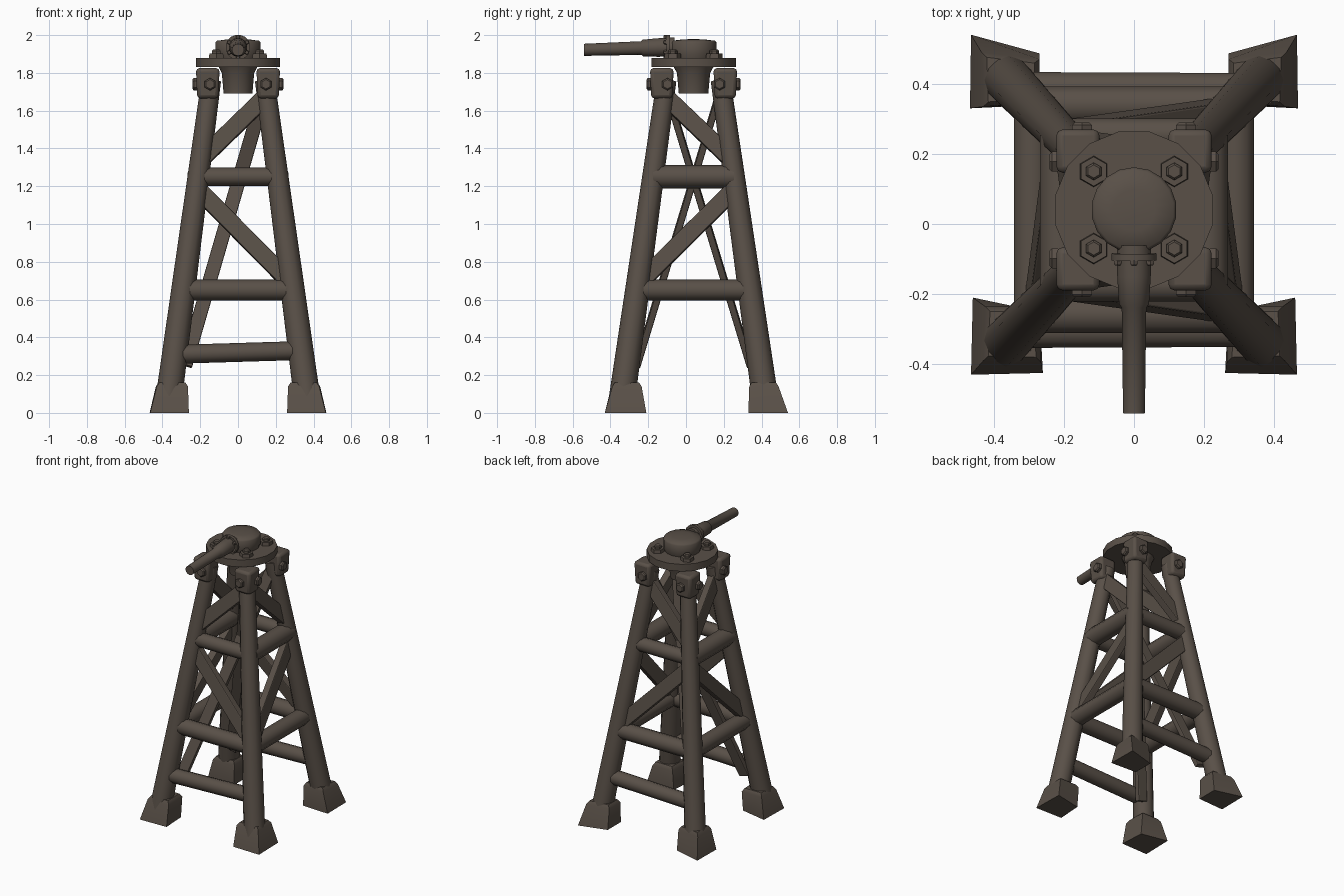
import bpy, bmesh, math
from mathutils import Vector, Matrix

if "Cube" in bpy.data.objects:
    bpy.data.objects.remove(bpy.data.objects["Cube"])

metal = bpy.data.materials.new("dark brown metal")
metal.diffuse_color = (0.10, 0.08, 0.064, 1)
metal.use_nodes = True
metal.node_tree.nodes["Principled BSDF"].inputs["Base Color"].default_value = metal.diffuse_color
CY = 0.04  # centre of the tower in y


def finish(name, bm, smooth=True, bevel=0):
    bmesh.ops.recalc_face_normals(bm, faces=bm.faces)
    me = bpy.data.meshes.new(name)
    bm.to_mesh(me)
    bm.free()
    me.materials.append(metal)
    ob = bpy.data.objects.new(name, me)
    bpy.context.collection.objects.link(ob)
    if bevel:
        m = ob.modifiers.new("bevel", 'BEVEL')
        m.width = bevel
        m.segments = 2
    if smooth:
        bpy.ops.object.select_all(action='DESELECT')
        ob.select_set(True)
        bpy.context.view_layer.objects.active = ob
        bpy.ops.object.shade_smooth_by_angle(angle=math.radians(50))
    return ob


def lathe(name, p0, p1, profile, n=12, smooth=True):
    """Rings of (distance along p0->p1, radius), capped at both ends."""
    p0, p1 = Vector(p0), Vector(p1)
    q = (p1 - p0).to_track_quat('Z', 'Y')
    bm = bmesh.new()
    rings = []
    for d, r in profile:
        rings.append([bm.verts.new(p0 + q @ Vector((
            r * math.cos((i + .5) * math.tau / n),
            r * math.sin((i + .5) * math.tau / n), d))) for i in range(n)])
    for a, b in zip(rings, rings[1:]):
        for i in range(n):
            bm.faces.new((a[i], a[(i + 1) % n], b[(i + 1) % n], b[i]))
    bm.faces.new(rings[0])
    bm.faces.new(rings[-1])
    return finish(name, bm, smooth)


def tube(name, p0, p1, r0, r1=None, n=12, smooth=True):
    length = (Vector(p1) - Vector(p0)).length
    return lathe(name, p0, p1, [(0, r0), (length, r1 or r0)], n, smooth)


def plank(name, p0, p1, width, depth, normal):
    """Box bar from p0 to p1, flat side facing the normal."""
    p0, p1 = Vector(p0), Vector(p1)
    z = (p1 - p0).normalized()
    x = Vector(normal).cross(z).normalized()
    y = z.cross(x)
    rot = Matrix((x, y, z)).transposed().to_4x4()
    m = Matrix.Translation((p0 + p1) / 2) @ rot @ Matrix.Diagonal((width, depth, (p1 - p0).length, 1))
    bm = bmesh.new()
    bmesh.ops.create_cube(bm, size=1, matrix=m)
    return finish(name, bm, False, 0.006)


def leg_at(sx, sy, z):
    t = (z - 0.16) / 1.5
    return Vector((sx * (0.355 - 0.2 * t), CY + sy * (0.367 - 0.21 * t), z))


def hex_bolt(name, p, direction, r=0.033, h=0.024):
    lathe(name, p, Vector(p) + Vector(direction),
          [(0, r), (h * .7, r), (h, r * .75)], 6, False)


# legs, feet and top brackets with bolts
foot_base = {-1: [(.465, -.43), (.26, -.425), (.27, -.25), (.46, -.21)],
             1: [(.465, .54), (.27, .487), (.27, .34), (.468, .33)]}
foot_top = {-1: [(.43, -.39), (.265, -.395), (.27, -.235), (.425, -.235)],
            1: [(.435, .49), (.27, .47), (.27, .345), (.43, .335)]}
for sx in (-1, 1):
    for sy in (-1, 1):
        tag = ("left" if sx < 0 else "right") + ("_front" if sy < 0 else "_back")
        tube(tag + "_leg", leg_at(sx, sy, .08), leg_at(sx, sy, 1.76), .070, .052, 12)
        bm = bmesh.new()
        rings = [[bm.verts.new((sx * x, y, z)) for x, y in pts]
                 for pts, z in ((foot_base[sy], 0), (foot_top[sy], .14))]
        mid = sum((v.co for v in rings[1]), Vector()) / 4
        rings.append([bm.verts.new(mid.lerp(v.co, .82) + Vector((0, 0, .022))) for v in rings[1]])
        for a, b in zip(rings, rings[1:]):
            for i in range(4):
                bm.faces.new((a[i], a[(i + 1) % 4], b[(i + 1) % 4], b[i]))
        bm.faces.new(rings[0])
        bm.faces.new(rings[-1])
        finish(tag + "_foot", bm)
        # bracket block
        c = Vector((sx * .16, CY + sy * .168, 1.745))
        bm = bmesh.new()
        bmesh.ops.create_cube(bm, size=1, matrix=Matrix.Translation(c) @ Matrix.Diagonal((.125, .125, .16, 1)))
        for v in bm.verts:
            if v.co.z < c.z:  # narrow at the bottom
                v.co.x = c.x + (v.co.x - c.x) * .9
                v.co.y = c.y + (v.co.y - c.y) * .9
        finish(tag + "_bracket", bm, True, .018)
        hex_bolt(tag + "_side_bolt", c + Vector((sx * .057, -sy * .03, -.005)), (sx, 0, 0))
        hex_bolt(tag + "_face_bolt", c + Vector((-sx * .012, sy * .057, -.005)), (0, sy, 0))
        # plate bolts on hexagonal washers
        b = Vector((sx * .115, CY + sy * .11, 1.875))
        tube(tag + "_plate_washer", b, b + Vector((0, 0, .028)), .045, .042, 6, False)
        hex_bolt(tag + "_plate_bolt", b + Vector((0, 0, .025)), (0, 0, 1), .025, .024)

# horizontal rails on all four faces, lowest pair only front and back
for s in (-1, 1):
    face = "front" if s < 0 else "back"
    side = "left" if s < 0 else "right"
    for z, r in ((.32, .05), (.65, .056), (1.25, .049)):
        tube(face + "_rail", leg_at(-1, s, z - (.01 if z < .5 else 0)),
             leg_at(1, s, z + (.01 if z < .5 else 0)), r, r, 10)
    for z, r in ((.65, .056), (1.25, .062)):
        tube(side + "_rail", leg_at(s, -1, z), leg_at(s, 1, z), r, r, 10)
    # diagonal braces
    for z0, z1 in ((1.34, 1.68), (1.19, .68)):
        plank(face + "_brace", leg_at(-1, s, z0), leg_at(1, s, z1), .092, .05, (0, s, .14))
        plank(side + "_brace", leg_at(s, 1, z0), leg_at(s, -1, z1), .092, .05, (s, 0, .14))
    # long braces crossing inside the tower
    plank("inner_brace", (-.28, CY + s * .30, .25), (.14, CY - s * .14, 1.70), .075, .035, (0, 1, 0))

# head plate, stub below it and housing on top
tube("head_plate", (0, CY, 1.83), (0, CY, 1.88), .228, .228, 16)
lathe("head_stub", (0, CY, 1.69), (0, CY, 1.84), [(0, .078), (.11, .088), (.15, .11)], 14)
lathe("housing", (0, CY, 1.87), (0, CY, 2.0),
      [(0, .112), (.03, .122), (.09, .122), (.1, .114), (.107, .06), (.109, .01)], 18)

# spout with bolted flange
tip, root = Vector((0, -.54, 1.922)), Vector((0, -.06, 1.937))
axis = (tip - root).normalized()
lathe("spout", root, tip, [(0, .05), (.09, .049), (.168, .044), (.178, .036), (.48, .032)], 14)
flange = root + axis * .024
tube("flange", flange, flange + axis * .02, .066, .066, 16)
for i in range(6):
    a = (i + .5) * math.tau / 6
    p = flange + axis * .018 + Vector((math.cos(a) * .054, 0, math.sin(a) * .054))
    hex_bolt("flange_bolt", p, axis, .012, .016)
